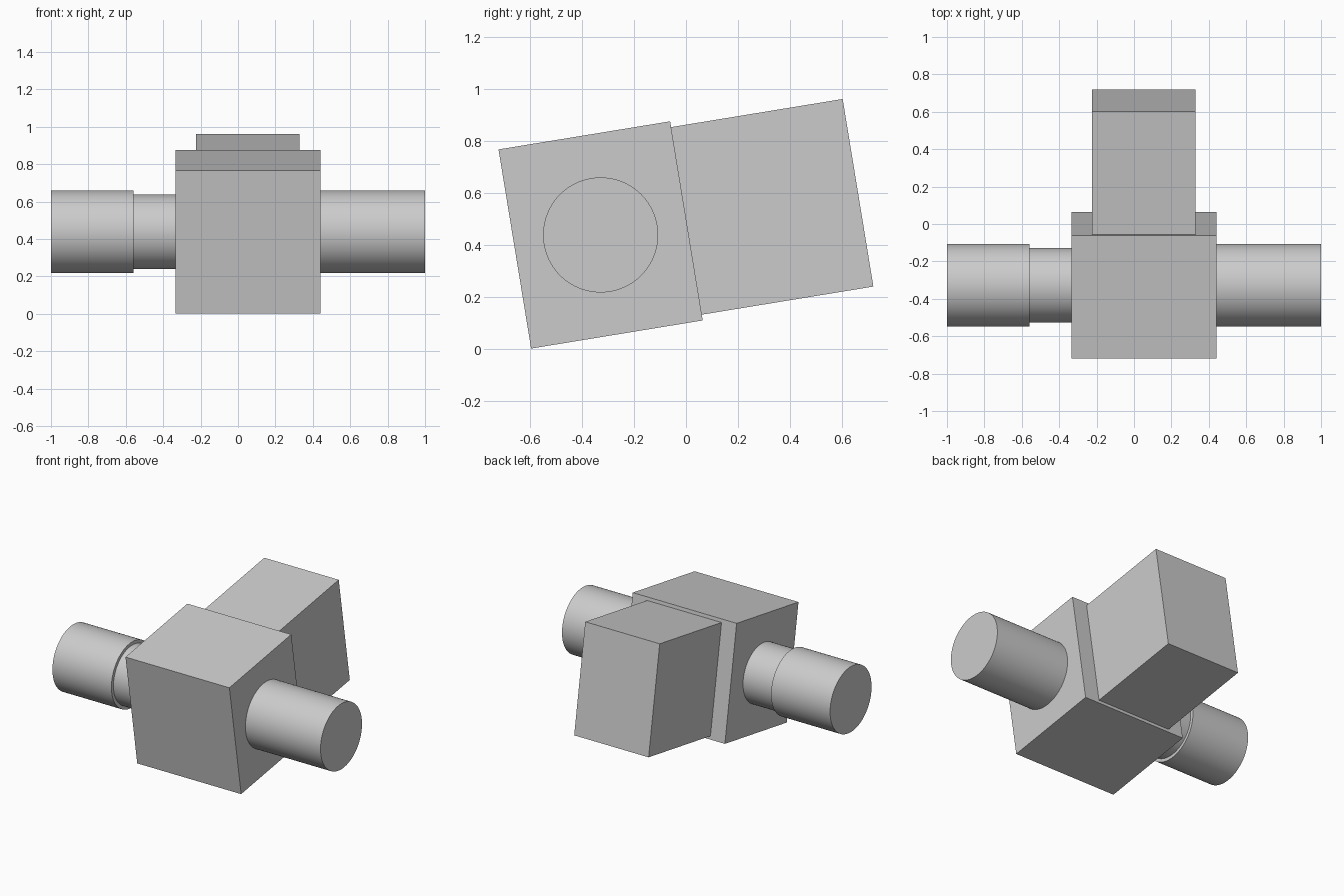
import bpy
from math import radians, sin, cos, pi
from mathutils import Vector

cube = bpy.data.objects.get("Cube")
if cube:
    bpy.data.objects.remove(cube, do_unlink=True)

# Single plain grey
grey = bpy.data.materials.new("plain grey")
grey.use_nodes = True
colour = (0.6, 0.6, 0.6, 1)
grey.diffuse_color = colour
grey.node_tree.nodes["Principled BSDF"].inputs["Base Color"].default_value = colour

TILT = radians(9.3)
LENGTH = 0.668
CENTRE = Vector((0, -0.328, 0.438))
AXIS = Vector((0, cos(TILT), sin(TILT)))


def block(name, x0, x1, height, centre):
    """Box leaning back by the shared tilt."""
    bpy.ops.mesh.primitive_cube_add(size=1, location=centre + Vector(((x0 + x1) / 2, 0, 0)),
                                    rotation=(TILT, 0, 0))
    ob = bpy.context.object
    ob.name = name
    ob.scale = (x1 - x0, LENGTH, height)
    ob.data.materials.append(grey)


def shaft(name, x0, x1, radius):
    """Round bar lying along x through the main block's centre."""
    bpy.ops.mesh.primitive_cylinder_add(vertices=96, radius=radius, depth=x1 - x0,
                                        location=CENTRE + Vector(((x0 + x1) / 2, 0, 0)),
                                        rotation=(0, pi / 2, 0))
    ob = bpy.context.object
    ob.name = name
    ob.data.materials.append(grey)
    bpy.ops.object.shade_smooth_by_angle(angle=radians(30))


# Tilted body and the narrower block behind it
block("main_block", -0.335, 0.44, 0.775, CENTRE)
block("rear_block", -0.225, 0.33, 0.73, CENTRE + AXIS * LENGTH)

# Side shafts, with a slimmer neck on one side
shaft("left_shaft", 0.44, 1.0, 0.221)
shaft("right_neck", -0.56, -0.335, 0.199)
shaft("right_shaft", -1.0, -0.56, 0.221)
